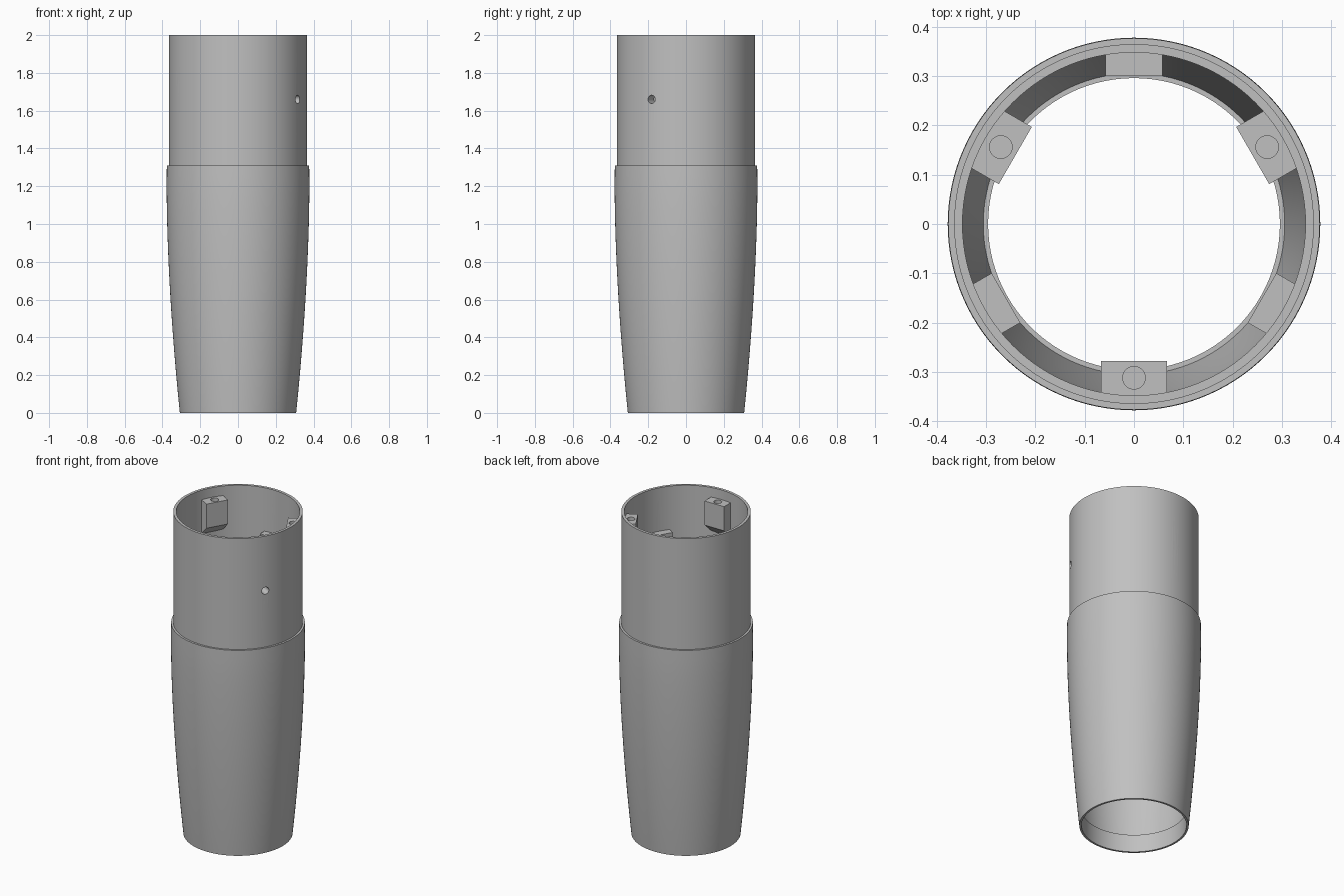
import bpy, bmesh
from math import radians, pi
from mathutils import Matrix, Vector

if "Cube" in bpy.data.objects:
    bpy.data.objects.remove(bpy.data.objects["Cube"], do_unlink=True)

grey = bpy.data.materials.new("plain_grey")
grey.use_nodes = True
grey.diffuse_color = (0.53, 0.53, 0.53, 1)
grey.node_tree.nodes["Principled BSDF"].inputs["Base Color"].default_value = (0.53, 0.53, 0.53, 1)


def make_object(name, bm):
    bmesh.ops.recalc_face_normals(bm, faces=bm.faces)
    mesh = bpy.data.meshes.new(name)
    bm.to_mesh(mesh)
    bm.free()
    mesh.materials.append(grey)
    obj = bpy.data.objects.new(name, mesh)
    bpy.context.collection.objects.link(obj)
    return obj


def lathe(name, profile, steps=120):
    """Spin a closed (radius, height) profile about the z axis."""
    bm = bmesh.new()
    verts = [bm.verts.new((r, 0, z)) for r, z in profile]
    edges = [bm.edges.new((v, verts[i - 1])) for i, v in enumerate(verts)]
    bmesh.ops.spin(bm, geom=verts + edges, axis=(0, 0, 1), cent=(0, 0, 0),
                   angle=2 * pi, steps=steps, use_merge=True)
    bmesh.ops.remove_doubles(bm, verts=bm.verts, dist=1e-5)
    return make_object(name, bm)


def wall_block(name, angle, half_width, inner, top, low, wall_low):
    """Block on the inner wall with a sloped underside."""
    outer = 0.355
    bm = bmesh.new()
    side = [(inner, top), (outer, top), (outer, wall_low), (inner, low)]
    face = bm.faces.new([bm.verts.new((x, -half_width, z)) for x, z in side])
    new = bmesh.ops.extrude_face_region(bm, geom=[face])["geom"]
    bmesh.ops.translate(bm, vec=(0, 2 * half_width, 0),
                        verts=[g for g in new if isinstance(g, bmesh.types.BMVert)])
    bm.transform(Matrix.Rotation(radians(angle), 4, 'Z'))
    return make_object(name, bm)


def cut_hole(targets, angle, radius, depth, location, sideways):
    """Drill one round hole through every target."""
    bm = bmesh.new()
    bmesh.ops.create_cone(bm, cap_ends=True, segments=32, radius1=radius,
                          radius2=radius, depth=depth)
    if sideways:
        bm.transform(Matrix.Rotation(pi / 2, 4, 'Y'))
    bm.transform(Matrix.Rotation(radians(angle), 4, 'Z') @ Matrix.Translation(Vector(location)))
    cutter = make_object("hole_cutter", bm)
    cutter.hide_render = True
    for obj in targets:
        mod = obj.modifiers.new("hole", 'BOOLEAN')
        mod.operation = 'DIFFERENCE'
        mod.solver = 'EXACT'
        mod.object = cutter
        bpy.context.view_layer.objects.active = obj
        bpy.ops.object.modifier_apply(modifier=mod.name)
    bpy.data.objects.remove(cutter, do_unlink=True)


def outer_radius(z):
    return 0.378 - 0.07 * (abs(1.2 - z) / 1.2) ** 1.75


# Tapered sleeve with a narrower collar on top and a ledge in the bore
shoulder, ledge, count = 1.31, 0.11, 24
outside = [(outer_radius(shoulder * i / count), shoulder * i / count) for i in range(count + 1)]
collar = [(0.365, shoulder), (0.365, 2), (0.348, 2)]
heights = [ledge + (0.8 - ledge) * i / 12 for i in range(13)]
bore = [(min(0.348, outer_radius(z) - 0.013), z) for z in reversed(heights)]
body = lathe("sleeve_body", outside + collar + bore + [(0.296, ledge), (0.296, 0)])
parts = [body]

# Three tall lugs, each with a blind hole in its top
for i, angle in enumerate((-90, 30, 150)):
    lug = wall_block(f"tall_lug_{i + 1}", angle, 0.067, 0.278, 1.94, 1.79, 1.72)
    cut_hole([lug], angle, 0.023, 0.2, (0.312, 0, 1.94), False)
    parts.append(lug)

# Three small pads behind the side screw holes
for i, angle in enumerate((90, -30, 210)):
    pad = wall_block(f"screw_pad_{i + 1}", angle, 0.058, 0.3, 1.73, 1.6, 1.55)
    cut_hole([body, pad], angle, 0.022, 0.2, (0.345, 0, 1.66), True)
    parts.append(pad)

# Smooth the curved walls and keep the rims crisp
for obj in parts:
    bpy.ops.object.select_all(action='DESELECT')
    obj.select_set(True)
    bpy.context.view_layer.objects.active = obj
    bpy.ops.object.shade_smooth_by_angle(angle=radians(30))
